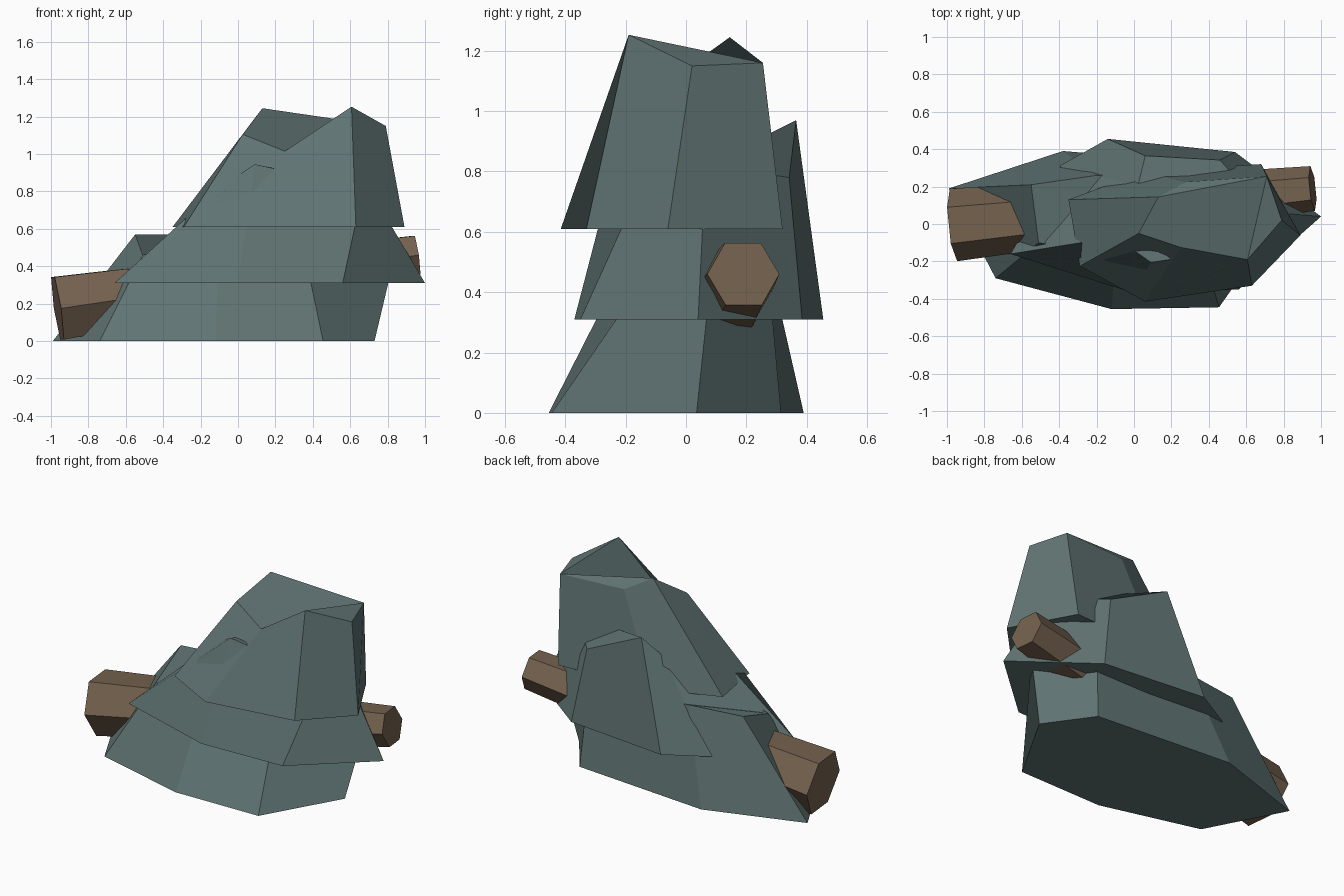
import bpy, bmesh, math
from mathutils import Vector

if "Cube" in bpy.data.objects:
    bpy.data.objects.remove(bpy.data.objects["Cube"])


def material(name, rgb):
    m = bpy.data.materials.new(name)
    m.diffuse_color = (*rgb, 1.0)
    m.use_nodes = True
    m.node_tree.nodes["Principled BSDF"].inputs["Base Color"].default_value = m.diffuse_color
    return m


ROCK = material("slate_grey", (0.115, 0.172, 0.170))
WOOD = material("log_brown", (0.175, 0.120, 0.077))


def loft(name, lower, upper, mat, caps=None):
    """Flat-shaded solid between two rings; caps optionally splits the upper cap."""
    n = len(lower)
    bm = bmesh.new()
    lo = [bm.verts.new(p) for p in lower]
    up = [bm.verts.new(p) for p in upper]
    for i in range(n):
        j = (i + 1) % n
        bm.faces.new((lo[i], lo[j], up[j], up[i]))
    bm.faces.new(lo[::-1])
    for cap in caps or [range(n)]:
        bm.faces.new([up[i] for i in cap])
    bmesh.ops.recalc_face_normals(bm, faces=bm.faces)
    me = bpy.data.meshes.new(name)
    bm.to_mesh(me)
    bm.free()
    me.materials.append(mat)
    ob = bpy.data.objects.new(name, me)
    bpy.context.collection.objects.link(ob)
    return ob


def flat_ring(points, z):
    return [(x, y, z) for x, y in points]


# Wide bottom slab of the rock
loft("rock_base",
     flat_ring([(0.455, -0.445), (0.73, 0.035), (0.53, 0.315), (-0.38, 0.39),
                (-0.99, 0.19), (-0.74, -0.29), (-0.12, -0.455)], 0),
     [(0.35, -0.10, 0.50), (0.82, 0.075, 0.38), (0.50, 0.27, 0.50), (-0.20, 0.26, 0.57),
      (-0.55, 0.21, 0.57), (-0.51, -0.10, 0.46), (-0.10, -0.17, 0.56)], ROCK)

# Middle slab, with its peak at the back
loft("rock_middle",
     flat_ring([(0.56, -0.35), (1.0, 0.04), (0.54, 0.385), (-0.14, 0.455),
                (-0.39, 0.315), (-0.66, -0.16), (0.0, -0.37)], 0.31),
     [(0.67, -0.12, 0.82), (0.70, 0.065, 0.82), (0.46, 0.342, 0.78), (0.06, 0.365, 0.97),
      (0.02, 0.20, 0.80), (-0.10, -0.07, 0.82), (0.09, -0.205, 0.945)], ROCK)

# Upper slab, with a jagged crown
loft("rock_top",
     flat_ring([(-0.29, -0.225), (0.06, -0.415), (0.63, -0.33), (0.89, -0.06),
                (0.68, 0.32), (0.05, 0.28), (-0.35, 0.13)], 0.61),
     [(0.025, -0.05, 1.105), (0.25, -0.125, 1.015), (0.607, -0.19, 1.253), (0.79, 0.02, 1.15),
      (0.71, 0.255, 1.16), (0.28, 0.225, 1.165), (0.13, 0.145, 1.245)], ROCK,
     caps=[(2, 3, 4), (4, 5, 6), (0, 1, 2, 4, 6)])

# Tapered six-sided log running through the rock
start, end = Vector((-0.965, -0.005, 0.175)), Vector((0.955, 0.19, 0.46))
axis = (end - start).normalized()
side = Vector((0, 0, 1)).cross(axis).normalized()
lift = axis.cross(side)


def hexagon(centre, r):
    return [centre + r * (math.cos(k * math.pi / 3) * side + math.sin(k * math.pi / 3) * lift)
            for k in range(6)]


loft("log", hexagon(start, 0.195), hexagon(end, 0.12), WOOD)
